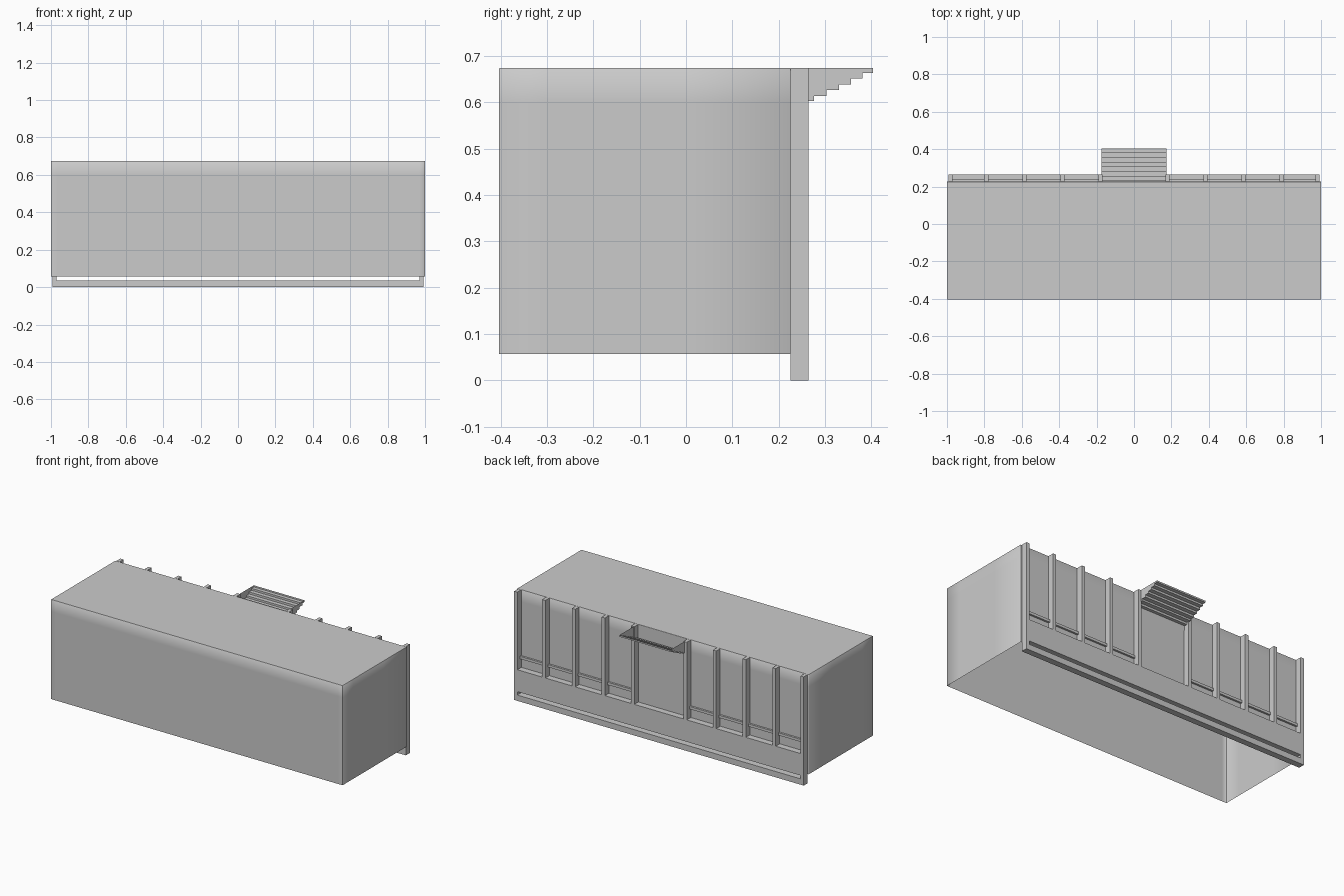
import bpy, bmesh, math

if "Cube" in bpy.data.objects:
    bpy.data.objects.remove(bpy.data.objects["Cube"])


def finish(name, bm):
    me = bpy.data.meshes.new(name)
    bm.to_mesh(me)
    bm.free()
    ob = bpy.data.objects.new(name, me)
    bpy.context.collection.objects.link(ob)
    return ob


def box_bm(x0, x1, y0, y1, z0, z1):
    bm = bmesh.new()
    bmesh.ops.create_cube(bm, size=1)
    for v in bm.verts:
        v.co = (x1 if v.co.x > 0 else x0,
                y1 if v.co.y > 0 else y0,
                z1 if v.co.z > 0 else z0)
    return bm


def box(name, *dims):
    return finish(name, box_bm(*dims))


WALL, FACE, TOP = 0.226, 0.265, 0.674

# Main building block: open underneath, softened top and corner edges
bm = box_bm(-1, 1, -0.404, WALL, 0.057, TOP)
bm.normal_update()
floor = [f for f in bm.faces if f.normal.z < -0.9]
bmesh.ops.delete(bm, geom=floor, context='FACES_ONLY')
soft = [e for e in bm.edges if any(v.co.z > 0.6 for v in e.verts)]
bmesh.ops.bevel(bm, geom=soft, offset=0.001, segments=1, affect='EDGES')
# Loops that confine the soft shading to the borders
for co, no in (((0, 0, 0.6), (0, 0, 1)), ((-0.97, 0, 0), (1, 0, 0)),
               ((0.97, 0, 0), (1, 0, 0)), ((0, -0.3, 0), (0, 1, 0)),
               ((0, 0, 0), (0, 1, 0))):
    bmesh.ops.bisect_plane(bm, geom=bm.verts[:] + bm.edges[:] + bm.faces[:],
                           plane_co=co, plane_no=no)
bm.normal_update()
for f in bm.faces:
    f.smooth = abs(f.normal.z) < 0.9
finish("building_body", bm)

# Shopfront base: ground rail, slot, then solid lower panel
box("ground_rail", -0.972, 0.972, WALL, FACE, 0, 0.036)
box("lower_panel", -0.972, 0.972, WALL, FACE, 0.057, 0.193)

# Posts and window sills, repeated on both sides
posts = [0.18, 0.382, 0.585, 0.79, 0.982]
half = 0.011
for side, s in (("left", -1), ("right", 1)):
    for i, p in enumerate(posts):
        base = 0 if i == 4 else 0.193
        box(f"post_{side}_{i}", s * p - half, s * p + half, WALL, FACE, base, TOP)
    for i, (a, b) in enumerate(zip(posts, posts[1:])):
        x0, x1 = sorted((s * (a + half), s * (b - half)))
        box(f"window_sill_{side}_{i}", x0, x1, WALL, 0.238, 0.25, 0.266)

# Stepped canopy over the door: open-topped shell with a back panel
ys = [0.23, 0.25, 0.277, 0.304, 0.33, 0.356, 0.381, 0.404]
zs = [0.56, 0.59, 0.603, 0.614, 0.627, 0.639, 0.652, 0.664, TOP]
profile = [(ys[0], TOP), (ys[0], zs[0])]
for i, y in enumerate(ys):
    if i:
        profile.append((y, zs[i]))
    profile.append((y, zs[i + 1]))
bm = bmesh.new()
W = 0.174
rows = [[bm.verts.new((x, y, z)) for y, z in profile] for x in (-W, W)]
for i in range(len(profile) - 1):
    bm.faces.new((rows[0][i], rows[0][i + 1], rows[1][i + 1], rows[1][i]))
for row in rows:
    bm.faces.new([row[0]] + row[2:])
bmesh.ops.recalc_face_normals(bm, faces=bm.faces[:])
finish("door_canopy", bm)
